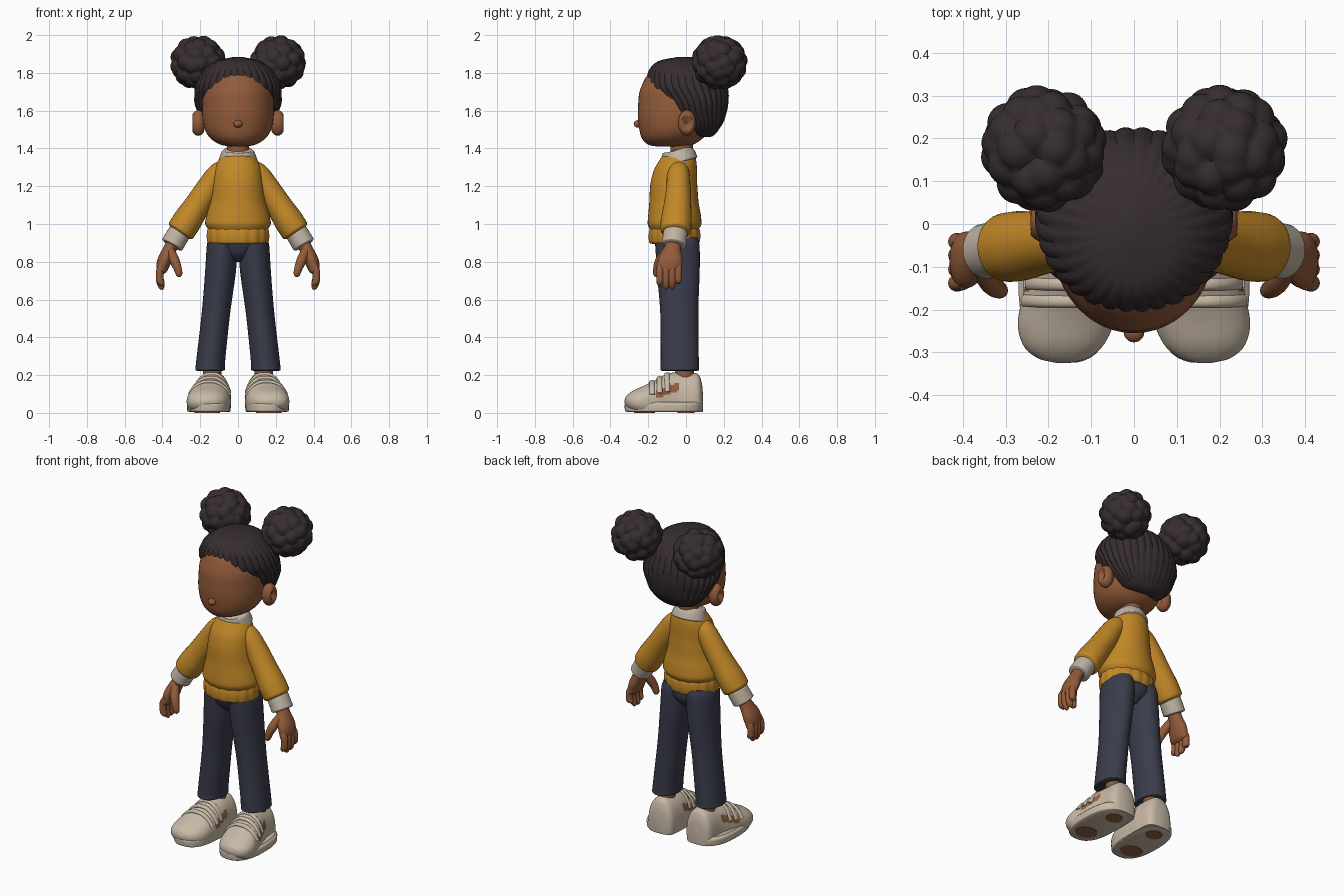
import bpy, bmesh, math, random
from mathutils import Vector

random.seed(4)
cube = bpy.data.objects.get("Cube")
if cube:
    bpy.data.objects.remove(cube)


def material(name, r, g, b):
    m = bpy.data.materials.new(name)
    m.use_nodes = True
    m.diffuse_color = (r, g, b, 1)
    bsdf = next(n for n in m.node_tree.nodes if n.type == 'BSDF_PRINCIPLED')
    bsdf.inputs["Base Color"].default_value = (r, g, b, 1)
    bsdf.inputs["Roughness"].default_value = 0.8
    return m


SKIN = material("brown_skin", .29, .105, .042)
HAIR = material("dark_hair", .037, .026, .028)
WOOL = material("mustard_wool", .54, .245, .02)
DENIM = material("navy_denim", .042, .045, .07)
SHIRT = material("cream_shirt", .52, .45, .37)
SHOE = material("cream_shoe", .58, .49, .385)
PATCH = material("tan_patch", .30, .125, .055)


def finish(name, bm, mat):
    """Turn a bmesh into a smooth shaded object."""
    bmesh.ops.recalc_face_normals(bm, faces=bm.faces)
    mesh = bpy.data.meshes.new(name)
    bm.to_mesh(mesh)
    bm.free()
    mesh.materials.append(mat)
    obj = bpy.data.objects.new(name, mesh)
    bpy.context.collection.objects.link(obj)
    bpy.ops.object.select_all(action='DESELECT')
    obj.select_set(True)
    bpy.context.view_layer.objects.active = obj
    bpy.ops.object.shade_smooth_by_angle(angle=math.radians(45))
    return obj


def resample(rows, steps):
    """Monotone cubic interpolation through the rows."""
    def slope(i, k):
        a = rows[i][k] - rows[i - 1][k] if i else None
        b = rows[i + 1][k] - rows[i][k] if i < len(rows) - 1 else None
        if a is None or b is None:
            return b if a is None else a
        if a * b <= 0:
            return 0
        return math.copysign(min(abs(a + b) / 2, 2 * abs(a), 2 * abs(b)), a)
    out = []
    for i in range(len(rows) - 1):
        for s in range(steps):
            t = s / steps
            h = 3 * t * t - 2 * t ** 3
            out.append([p + (q - p) * h + slope(i, k) * t * (1 - t) ** 2
                        - slope(i + 1, k) * t * t * (1 - t)
                        for k, (p, q) in enumerate(zip(rows[i], rows[i + 1]))])
    return out + [list(rows[-1])]


def tube(name, rows, mat, side=1, axis=(0, 0, 1), up=(0, 1, 0), n=28, steps=5,
         power=2, ripple=0, waves=0, floor=None):
    """Loft of ellipses; rows are x, y, z and two radii. No axis: follow the path."""
    rows = resample([(r[0] * side, *r[1:4], r[-1]) for r in rows], steps)
    bm, rings = bmesh.new(), []
    centres = [Vector(r[:3]) for r in rows]
    for i, r in enumerate(rows):
        t = Vector(axis) if axis else (
            centres[min(i + 1, len(rows) - 1)] - centres[max(i - 1, 0)]).normalized()
        v = Vector(up)
        v = (v - t * v.dot(t)).normalized()
        u = v.cross(t)
        ring = []
        for j in range(n):
            a = math.tau * j / n
            c, s = (math.copysign(abs(f) ** (2 / power), f)
                    for f in (math.cos(a), math.sin(a)))
            k = 1 - ripple * (1 - abs(math.sin(waves * a / 2)))
            p = centres[i] + (u * r[3] * c + v * r[4] * s) * k
            if floor is not None:
                p.z = max(p.z, floor)
            ring.append(bm.verts.new(p))
        rings.append(ring)
    for a, b in zip(rings, rings[1:]):
        for j in range(n):
            bm.faces.new((a[j], a[j - 1], b[j - 1], b[j]))
    bm.faces.new(rings[0])
    bm.faces.new(rings[-1])
    return finish(name, bm, mat)


def profile(rows):
    """Rows of height, half width, front and back become loft rows."""
    return [(0, (f + b) / 2, z, w, (b - f) / 2) for z, w, f, b in rows]


def ball(name, centre, radii, mat, shape=None, detail=4):
    bm = bmesh.new()
    bmesh.ops.create_icosphere(bm, subdivisions=detail, radius=1)
    for v in bm.verts:
        p = shape(v.co) if shape else v.co
        v.co = Vector(centre) + Vector(a * b for a, b in zip(p, radii))
    return finish(name, bm, mat)


# Head, nose and neck
tube("head", profile([
    (1.41, .04, -.15, -.02), (1.418, .085, -.195, .03), (1.455, .148, -.234, .09),
    (1.52, .182, -.25, .14), (1.6, .19, -.255, .17), (1.68, .188, -.25, .18),
    (1.76, .165, -.222, .17), (1.8, .138, -.19, .14), (1.83, .1, -.145, .1),
    (1.85, .02, -.05, .02)]), SKIN, n=48)
ball("nose", (0, -.253, 1.53), (.024, .024, .02), SKIN, detail=3)
tube("neck", [(0, -.025, 1.33, .058), (0, -.02, 1.45, .06)], SKIN)

# Combed-back hair
tube("hair", profile([
    (1.46, .05, .04, .13), (1.475, .12, .0, .155), (1.52, .172, -.03, .188),
    (1.58, .208, -.1, .213), (1.65, .233, -.145, .226), (1.72, .23, -.205, .222),
    (1.78, .207, -.208, .2), (1.83, .167, -.187, .162), (1.865, .11, -.14, .11),
    (1.885, .02, -.04, .02)]), HAIR, n=128, ripple=.035, waves=32)

# Sweater body and gathered hem
tube("sweater_body", profile([
    (.96, .15, -.185, .065), (.975, .16, -.193, .07), (1.005, .174, -.203, .082),
    (1.05, .166, -.2, .078), (1.12, .147, -.194, .066), (1.2, .136, -.19, .06),
    (1.28, .126, -.172, .058), (1.33, .108, -.145, .055), (1.365, .08, -.12, .045),
    (1.375, .05, -.09, .02)]), WOOL, n=40)
tube("sweater_hem", profile([
    (.895, .145, -.18, .06), (.9, .162, -.195, .072), (.935, .168, -.2, .078),
    (.97, .164, -.195, .074), (.985, .15, -.18, .06)]), WOOL, n=96, ripple=.035, waves=16)

# Shirt collar, lower at the front
tube("collar", [(0, -.028, 1.325, .09, .08), (0, -.03, 1.332, .104, .093),
                (0, -.04, 1.375, .09, .087), (0, -.042, 1.39, .08, .078),
                (0, -.043, 1.394, .068, .066)], SHIRT, axis=None)

# Trouser seat
tube("trouser_seat", [(0, -.045, .8, .03, .06), (0, -.045, .85, .11, .105),
                      (0, -.05, .9, .155, .115), (0, -.05, .95, .15, .115)], DENIM)


def ear_dent(p):
    """Hollow the outward face of the ear."""
    q = p.copy()
    if abs(q.x) > .1:
        q.x -= math.copysign(max(0, .65 - math.hypot(q.y, q.z)) * 1.3, q.x)
    return q


def curls():
    """Bulging lumps around evenly spread, jittered directions."""
    count, seeds = 46, []
    for i in range(count):
        z = 1 - (2 * i + 1) / count
        a = i * math.pi * (3 - math.sqrt(5))
        r = math.sqrt(1 - z * z)
        jitter = Vector(random.uniform(-.12, .12) for _ in range(3))
        seeds.append((Vector((r * math.cos(a), r * math.sin(a), z)) + jitter).normalized())

    def shape(p):
        d = min((p - s).length for s in seeds)
        return p * (1 - 1.1 * d * d)
    return shape


for s, label in ((1, "left"), (-1, "right")):
    # Ear and hair bun
    ball(label + "_ear", (s * .21, .005, 1.535), (.042, .047, .068), SKIN, ear_dent)
    ball(label + "_hair_bun", (s * .212, .177, 1.855), (.15, .15, .146), HAIR, curls(), 5)

    # Sleeve and cuff
    tube(label + "_sleeve", [
        (.04, -.04, 1.32, .03), (.1, -.04, 1.27, .058), (.15, -.04, 1.2, .064),
        (.215, -.045, 1.1, .069, .073), (.273, -.052, 1.01, .077, .082),
        (.301, -.055, .967, .076, .08), (.311, -.056, .952, .058, .06)],
        WOOL, s, axis=None)
    tube(label + "_cuff", [
        (.305, -.055, .965, .05), (.31, -.056, .955, .06, .064),
        (.347, -.064, .893, .061, .065), (.351, -.065, .886, .05, .054)],
        SHIRT, s, axis=None)

    # Palm, fingers and thumb
    tube(label + "_palm", [
        (.335, -.062, .92, .034, .038), (.362, -.072, .865, .035, .046),
        (.39, -.083, .805, .037, .066), (.402, -.088, .755, .028, .066),
        (.404, -.088, .735, .01, .045)], SKIN, s, axis=None)
    for finger, y, tip in (("index", -.138, .67), ("middle", -.106, .652),
                           ("ring", -.073, .655), ("little", -.041, .682)):
        tube(f"{label}_{finger}_finger", [
            (.398, y, .79, .016), (.415, y, .745, .02), (.414, y, .705, .02),
            (.404, y, tip + .014, .016), (.4, y, tip, .004)],
            SKIN, s, axis=None, n=14, steps=4)
    tube(label + "_thumb", [
        (.362, -.095, .865, .024), (.337, -.135, .81, .026), (.318, -.153, .76, .021),
        (.311, -.156, .73, .016), (.309, -.156, .72, .004)],
        SKIN, s, axis=None, n=16, steps=4)

    # Trouser leg and ankle
    tube(label + "_trouser_leg", [
        (.148, -.033, .222, .066, .092), (.148, -.033, .228, .078, .103),
        (.146, -.033, .26, .077, .101), (.12, -.035, .5, .075, .1),
        (.09, -.042, .78, .082, .115), (.084, -.045, .88, .082, .117),
        (.078, -.05, .93, .075, .11)], DENIM, s, n=36)
    tube(label + "_ankle", [(.135, -.005, .15, .05), (.138, -.01, .3, .05)], SKIN, s)

    # Shoe upper; the rows run from heel to toe
    outline = [(.13, .09, .02, .1), (.13, .082, .06, .165), (.13, .055, .084, .21),
               (.13, -.02, .092, .216), (.138, -.09, .1, .21), (.147, -.15, .109, .18),
               (.158, -.22, .113, .145), (.165, -.28, .096, .118),
               (.167, -.313, .06, .092), (.167, -.325, .015, .07)]
    upper = tube(label + "_shoe_upper",
                 [(x, y, .06, w, h - .06) for x, y, w, h in outline], SHOE, s,
                 axis=(0, -1, 0), up=(0, 0, 1), n=88, steps=8, power=2.2, floor=.006)
    upper.data.materials.append(PATCH)
    for f in upper.data.polygons:
        c = f.center
        if -.158 < c.y < -.04 and abs(c.z - .118 - .35 * (c.y + .1)) < .022:
            f.material_index = 1

    # Sole with two grip pads underneath
    tube(label + "_sole", [
        (.155, -.12, .004, .1, .19), (.155, -.12, .012, .114, .203),
        (.155, -.12, .042, .116, .205), (.155, -.12, .058, .104, .193)],
        SHOE, s, n=48, power=2.5)
    for pad, x, y, a, b in (("toe", .165, -.22, .066, .055), ("heel", .145, .0, .05, .045)):
        tube(f"{label}_{pad}_pad", [(x, y, 0, a, b), (x, y, .008, a, b)], PATCH, s, steps=1)

    # Straps over the instep
    for k, (x, y, w, h) in enumerate(((.14, -.1, .1, .207), (.146, -.14, .107, .187),
                                      (.152, -.18, .111, .166))):
        arc = [math.radians(20 + 20 * i) for i in range(8)]
        tube(f"{label}_strap_{k + 1}",
             [(x + w * math.cos(a), y, .06 + (h - .06) * math.sin(a), .01, .015) for a in arc],
             SHOE, s, axis=None, n=12, steps=3)
